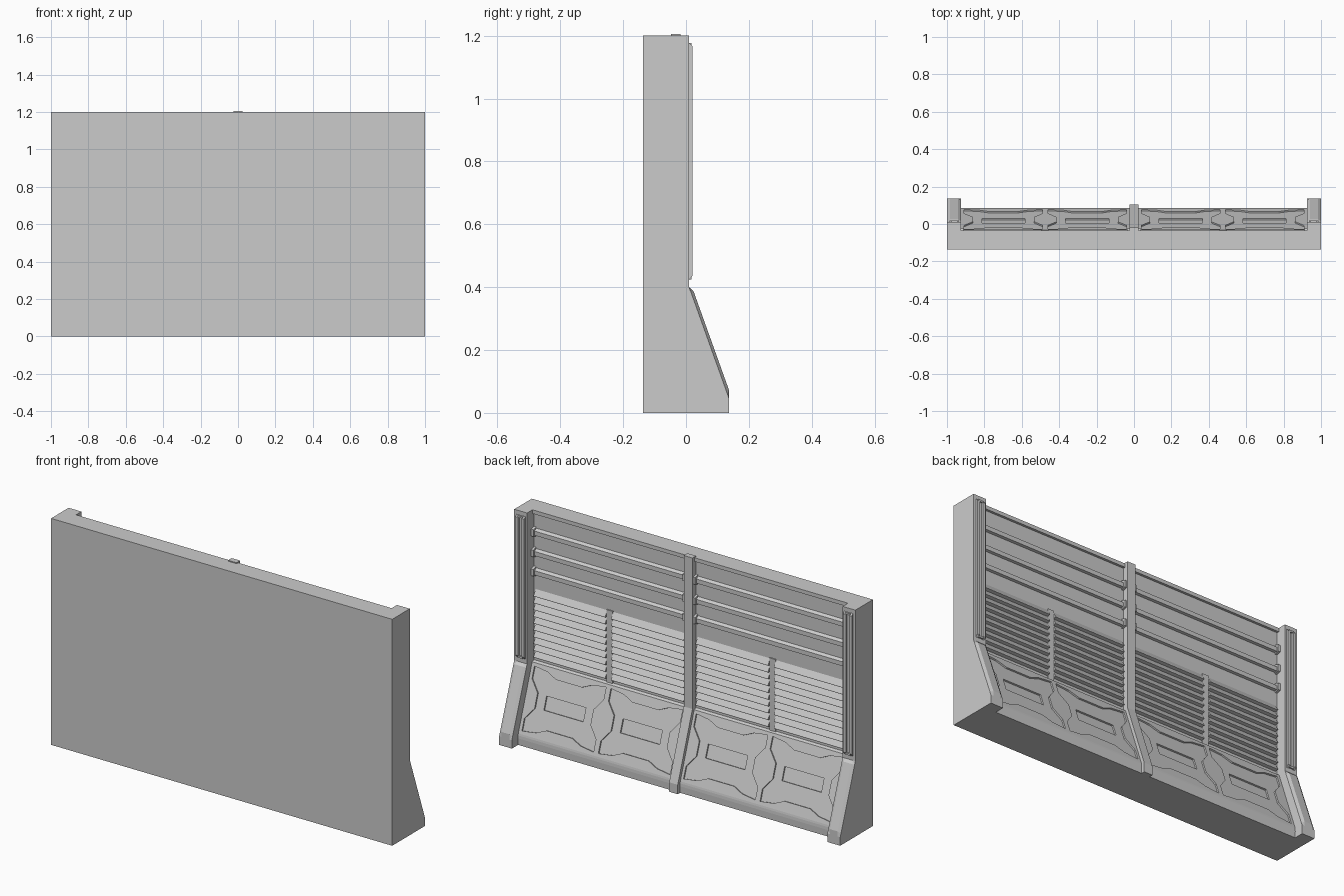
import bpy, bmesh, math
from mathutils import Vector

if "Cube" in bpy.data.objects:
    bpy.data.objects.remove(bpy.data.objects["Cube"])


def make(name, verts, faces):
    me = bpy.data.meshes.new(name)
    me.from_pydata(verts, [], faces)
    bm = bmesh.new()
    bm.from_mesh(me)
    bmesh.ops.recalc_face_normals(bm, faces=bm.faces)
    bm.to_mesh(me)
    bm.free()
    ob = bpy.data.objects.new(name, me)
    bpy.context.collection.objects.link(ob)
    return ob


def loft_ends(a, b):
    """Closed prism between two matching outlines."""
    n = len(a)
    faces = [tuple(range(n)), tuple(range(2 * n - 1, n - 1, -1))]
    faces += [(i, (i + 1) % n, n + (i + 1) % n, n + i) for i in range(n)]
    return a + b, faces


def prism(name, profile, x0, x1):
    """Extrude a (y, z) profile along x."""
    return make(name, *loft_ends([(x0, y, z) for y, z in profile],
                                 [(x1, y, z) for y, z in profile]))


def box(name, x0, x1, y0, y1, z0, z1):
    return prism(name, [(y0, z0), (y1, z0), (y1, z1), (y0, z1)], x0, x1)


WALL = -0.048

# Main slab with a thin lip along the top
box("wall_slab", -1, 1, -0.137, WALL, 0, 1.2)
box("top_lip", -0.925, 0.925, WALL, -0.035, 1.18, 1.2)

# Centre post
prism("center_post", [(WALL, 0), (0.105, 0), (0.105, 0.05), (-0.018, 0.405),
                      (-0.018, 1.205), (WALL, 1.205)], -0.025, 0.025)

for s in (-1, 1):
    # End pillar
    prism("end_pillar", [(WALL, 0), (0.137, 0), (0.137, 0.045), (0.01, 0.4),
                         (0.01, 1.2), (WALL, 1.2)], s * 0.925, s)

    # Raised rounded pad on the pillar foot
    low = [(0.01, 0.4), (0.016, 0.383), (0.131, 0.061), (0.137, 0.045)]
    high = [(0.01, 0.4), (0.024, 0.387), (0.137, 0.072), (0.137, 0.045)]
    cols = [(0.925, low), (0.94, high), (0.985, high), (1, low)]
    verts = [(s * x, y, z) for x, p in cols for y, z in p]
    faces = [(c * 4 + r, c * 4 + r + 1, c * 4 + r + 5, c * 4 + r + 4)
             for c in range(3) for r in range(3)]
    make("foot_pad", verts, faces)

    # Framed slot on the upper pillar
    for x in (0.943, 0.978):
        prism("slot_rail", [(0.008, 0.42), (0.02, 0.435), (0.02, 1.168), (0.008, 1.18)],
              s * (x - 0.008), s * (x + 0.008))
    for z in (0.42, 1.163):
        box("slot_end", s * 0.945, s * 0.975, 0.008, 0.018, z + 0.004, z + 0.014)

    # Horizontal ribs with end brackets
    for z in (1.083, 0.975, 0.873):
        prism("rib", [(WALL, z - 0.018), (-0.034, z - 0.015), (-0.034, z + 0.008),
                      (WALL, z + 0.018)], s * 0.025, s * 0.925)
        for x0, x1 in ((0.025, 0.037), (0.912, 0.925)):
            prism("rib_bracket", [(WALL, z - 0.025), (-0.024, z - 0.018),
                                  (-0.024, z + 0.018), (WALL, z + 0.025)], s * x0, s * x1)

    # Louver banks and mullion
    box("louver_mullion", s * 0.46, s * 0.495, WALL, -0.042, 0.4, 0.783)
    pitch = 0.036
    for x0, x1 in ((0.035, 0.46), (0.495, 0.915)):
        for i in range(10):
            z = 0.418 + i * pitch
            prism("louver_slat", [(WALL, z), (-0.03, z + 0.004), (-0.03, z + 0.008),
                                  (WALL, z + pitch)], s * x0, s * x1)

# Sloped lower skirt
TOP, BOT = Vector((0, -0.033, 0.395)), Vector((0, 0.083, 0.06))
skirt = prism("lower_skirt", [(WALL - 0.01, 0), (0.085, 0), (0.086, 0.035), (0.085, 0.05),
                              BOT.yz, TOP.yz, (WALL - 0.01, 0.405)], -0.925, 0.925)
up = (TOP - BOT).normalized()
normal = Vector((0, up.z, -up.y))
middle = (TOP + BOT) / 2

# Recessed hide-shaped plates, each with a deeper rectangle
quarter = [(1, 0.56), (1, 0.92), (0.62, 0.86), (0.36, 0.72)]
side = quarter + [(-u, v) for u, v in reversed(quarter)] + [(-0.78, 0.22)]
plate = [(0.78, 0.22)] + side
plate += [(-u, -v) for u, v in plate]
rect = [(0.55, 0.2), (-0.55, 0.2), (-0.55, -0.2), (0.55, -0.2)]
for label, outline, depth in (("plate", plate, 0.008), ("rectangle", rect, 0.016)):
    verts, faces = [], []
    for cx in (-0.698, -0.25, 0.25, 0.698):
        rings = [[middle + Vector((cx + u * 0.21, 0, 0)) + up * (v * 0.175) + normal * d
                  for u, v in outline] for d in (-depth, 0.03)]
        v, f = loft_ends(*rings)
        faces += [tuple(i + len(verts) for i in face) for face in f]
        verts += v
    cutter = make(label + "_cutter", verts, faces)
    cutter.hide_render = True
    cutter.hide_viewport = False
    cutter.display_type = 'WIRE'
    mod = skirt.modifiers.new(label + "_recess", 'BOOLEAN')
    mod.operation = 'DIFFERENCE'
    mod.solver = 'EXACT'
    mod.object = cutter
